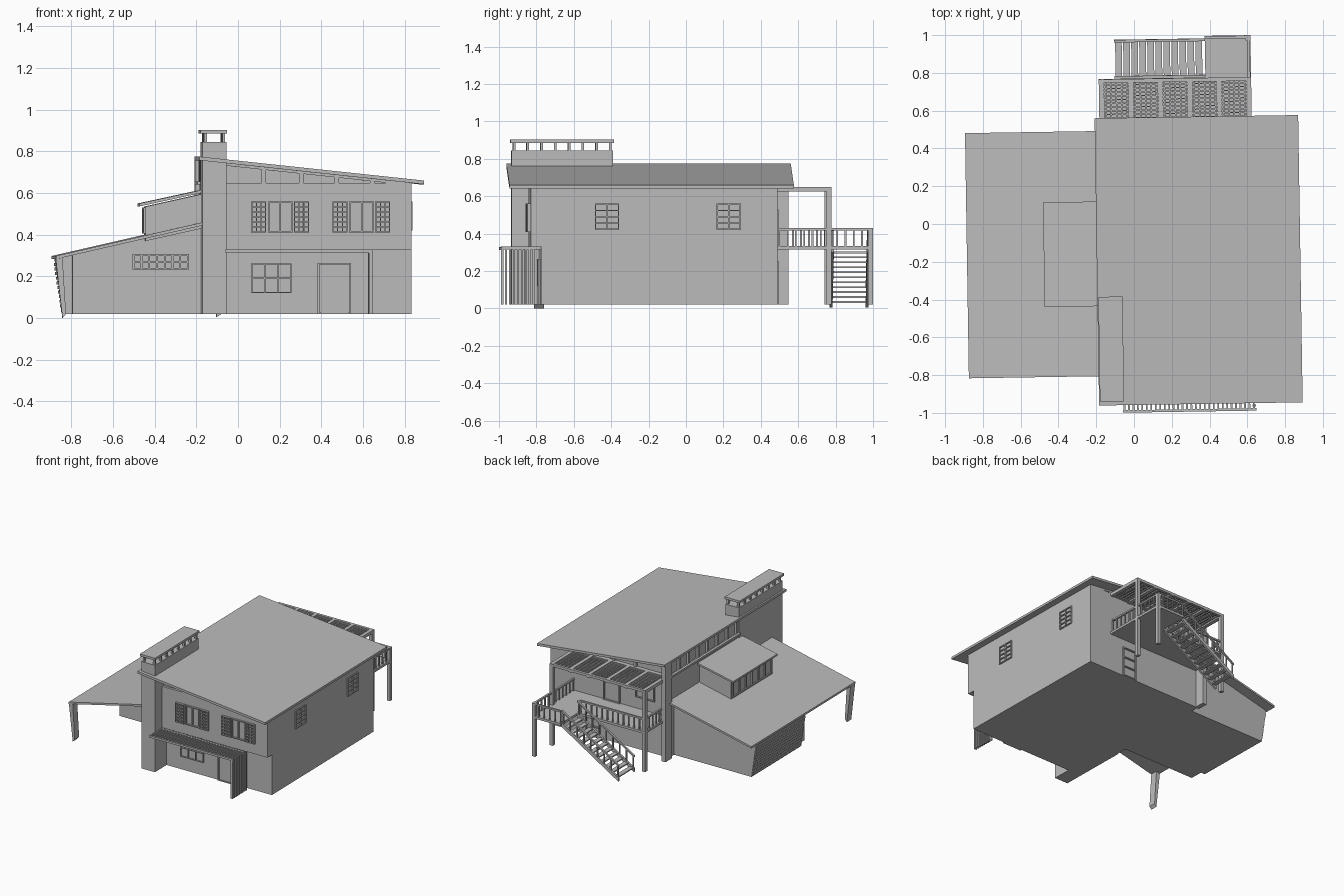
import bpy, bmesh, math
from mathutils import Matrix

if "Cube" in bpy.data.objects:
    bpy.data.objects.remove(bpy.data.objects["Cube"], do_unlink=True)

grey = bpy.data.materials.new("plain_grey")
grey.use_nodes = True
COLOUR = (0.5, 0.5, 0.5, 1)
grey.diffuse_color = COLOUR
grey.node_tree.nodes["Principled BSDF"].inputs["Base Color"].default_value = COLOUR

TURN = Matrix.Rotation(math.radians(0.9), 4, 'Z')


class Part:
    """Collects boxes and prisms into one named object."""

    def __init__(self, name):
        self.name, self.bm = name, bmesh.new()

    def prism(self, profile, y0, y1):
        # Extrudes an x-z profile along y
        rings = [[self.bm.verts.new((x, y, z)) for x, z in profile] for y in (y0, y1)]
        self.bm.faces.new(rings[0])
        self.bm.faces.new(rings[1][::-1])
        for i in range(len(profile)):
            j = (i + 1) % len(profile)
            self.bm.faces.new((rings[0][i], rings[1][i], rings[1][j], rings[0][j]))
        return self

    def box(self, x0, x1, y0, y1, z0, z1):
        return self.prism([(x0, z0), (x1, z0), (x1, z1), (x0, z1)], y0, y1)

    def slope(self, x0, z0, x1, z1, h, y0, y1):
        return self.prism([(x0, z0 - h), (x1, z1 - h), (x1, z1), (x0, z0)], y0, y1)

    def done(self):
        bmesh.ops.recalc_face_normals(self.bm, faces=self.bm.faces)
        self.bm.transform(TURN)
        mesh = bpy.data.meshes.new(self.name)
        self.bm.to_mesh(mesh)
        self.bm.free()
        mesh.materials.append(grey)
        bpy.context.collection.objects.link(bpy.data.objects.new(self.name, mesh))


def spread(a, b, n):
    return [a + (b - a) * i / (n - 1) for i in range(n)]


def main_under(x):
    return 0.757 - 0.1067 * (x + 0.2)


def wing_under(x):
    return 0.44 + 0.229 * (x + 0.2)


def frame(part, axis, at, out, a0, a1, z0, z1, cols=1, rows=1, t=0.008):
    """Window frame with bars, lying on a wall across x or y."""
    lo, hi = sorted((at, at + out))

    def bar(p, q, r, s):
        if axis == 'y':
            part.box(p, q, lo, hi, r, s)
        else:
            part.box(lo, hi, p, q, r, s)
    for a in spread(a0, a1 - t, cols + 1):
        bar(a, a + t, z0, z1)
    for z in spread(z0, z1 - t, rows + 1):
        bar(a0, a1, z, z + t)


# Main house: ground floor, overhanging upper floor, clerestory
house = Part("main_house_walls")
house.box(-0.18, 0.82, -0.788, 0.477, 0.02, 0.33)
house.box(-0.18, 0.82, -0.843, 0.477, 0.33, 0.648)
house.done()
Part("clerestory_glass").prism(
    [(-0.165, 0.645), (0.8, 0.645), (0.8, main_under(0.8)), (-0.165, main_under(-0.165))],
    -0.825, 0.46).done()
Part("main_roof").slope(-0.2, 0.775, 0.878, 0.66, 0.018, -0.958, 0.563).done()

posts = Part("clerestory_posts")
for x in (-0.18, 0.1, 0.28, 0.45, 0.62):
    for y in (-0.843, 0.457):
        posts.box(x, x + 0.022, y, y + 0.02, 0.648, main_under(x + 0.022))
for y in spread(-0.38, 0.457, 8):
    posts.box(-0.182, -0.16, y, y + 0.02, 0.648, main_under(-0.17))
for y in (-0.843, 0.465):
    posts.slope(-0.18, main_under(-0.18), 0.82, main_under(0.82), 0.012, y, y + 0.012)
posts.box(-0.2, -0.18, -0.388, 0.477, 0.64, 0.655)
posts.done()
Part("back_corner_column").box(-0.2, -0.165, 0.47, 0.552, 0.02, 0.757).done()

# Chimney with capped vents
Part("chimney").box(-0.185, -0.07, -0.933, -0.388, 0.02, 0.845).done()
Part("chimney_cap").box(-0.195, -0.067, -0.938, -0.383, 0.885, 0.902).done()
piers = Part("chimney_piers")
for y in spread(-0.925, -0.41, 8):
    for x in (-0.178, -0.09):
        piers.box(x, x + 0.014, y, y + 0.014, 0.845, 0.885)
piers.done()

# Side wing with leaning end wall and open carport
wing = Part("wing_walls")
for x0, foot, y0 in ((-0.875, -0.835, -0.2), (-0.8, -0.8, -0.3)):
    wing.prism([(foot, 0.02), (-0.18, 0.02), (-0.18, wing_under(-0.18)),
                (x0, wing_under(x0))], y0, 0.415)
wing.done()
Part("wing_roof").slope(-0.887, 0.298, -0.18, 0.46, 0.015, -0.803, 0.495).done()
Part("wing_roof_post").prism([(-0.855, 0.0), (-0.838, 0.02), (-0.855, wing_under(-0.855)),
                              (-0.887, wing_under(-0.887))], -0.8, -0.745).done()
siding = Part("wing_siding_boards")
for i in range(11):
    z = 0.03 + i * 0.022
    x = -0.835 - (z - 0.02) * 0.154
    siding.box(x - 0.007, x + 0.01, -0.195, 0.41, z, z + 0.014)
siding.done()
blocks = Part("wing_vent_blocks")
frame(blocks, 'y', -0.3, -0.009, -0.51, -0.24, 0.232, 0.308, 7, 2, 0.009)
blocks.done()

# Roof dormer on the wing
Part("dormer_walls").prism([(-0.45, 0.37), (-0.18, 0.43), (-0.18, 0.595), (-0.45, 0.535)],
                           -0.41, 0.1).done()
Part("dormer_roof").slope(-0.48, 0.55, -0.18, 0.615, 0.014, -0.432, 0.122).done()
dormer = Part("dormer_window")
frame(dormer, 'x', -0.45, -0.009, -0.4, 0.09, 0.405, 0.53, 6, 1, 0.012)
dormer.done()

# Front and side windows and doors
windows = Part("window_frames")
for x in (0.05, 0.44):
    frame(windows, 'y', -0.843, -0.012, x + 0.08, x + 0.2, 0.41, 0.56, 2, 1)
    for s in (x, x + 0.205):
        frame(windows, 'y', -0.843, -0.016, s, s + 0.072, 0.41, 0.56, 3, 6, 0.005)
frame(windows, 'y', -0.788, -0.009, 0.05, 0.245, 0.12, 0.262, 3, 2, 0.006)
for y in (-0.5, 0.15):
    frame(windows, 'x', 0.82, 0.009, y, y + 0.13, 0.42, 0.56, 2, 4, 0.007)
frame(windows, 'y', 0.477, 0.009, -0.06, 0.1, 0.42, 0.54, 2, 1)
windows.done()
doors = Part("doors")
frame(doors, 'y', -0.788, -0.012, 0.37, 0.53, 0.02, 0.265)
doors.box(0.385, 0.515, -0.793, -0.785, 0.02, 0.25)
frame(doors, 'y', 0.477, 0.012, 0.23, 0.37, 0.33, 0.53)
frame(doors, 'y', 0.477, 0.012, 0.4, 0.52, 0.02, 0.25, 1, 3)
doors.done()

# Front entry pergola and slatted screen
entry = Part("entry_pergola")
entry.box(-0.075, 0.632, -0.998, -0.985, 0.312, 0.328)
entry.box(-0.075, 0.632, -0.86, -0.843, 0.312, 0.328)
for x in spread(-0.07, 0.615, 30):
    entry.box(x, x + 0.009, -0.99, -0.788, 0.316, 0.33)
entry.done()
screen = Part("entry_screen")
for y in spread(-0.998, -0.83, 9):
    screen.box(0.612, 0.63, y, y + 0.011, 0.02, 0.32)
screen.done()

# Back deck, landing and supporting posts
deck = Part("deck_floor")
deck.box(-0.175, 0.632, 0.477, 0.77, 0.315, 0.333)
deck.box(0.39, 0.632, 0.77, 0.99, 0.315, 0.333)
deck.done()
supports = Part("deck_posts")
for x, y, top in ((-0.175, 0.742, 0.645), (0.605, 0.742, 0.645), (0.605, 0.963, 0.43)):
    supports.box(x, x + 0.027, y, y + 0.027, 0.02, top)
supports.done()

# Deck railings
rails = Part("deck_railings")


def rail_x(x0, x1, y, n):
    rails.box(x0, x1, y, y + 0.014, 0.418, 0.43)
    for x in spread(x0, x1 - 0.009, n):
        rails.box(x, x + 0.009, y + 0.002, y + 0.011, 0.333, 0.42)


def rail_y(x, y0, y1, n):
    rails.box(x, x + 0.014, y0, y1, 0.418, 0.43)
    for y in spread(y0, y1 - 0.009, n):
        rails.box(x + 0.002, x + 0.011, y, y + 0.009, 0.333, 0.42)


rail_x(-0.17, 0.38, 0.752, 13)
rail_x(0.39, 0.63, 0.974, 6)
rail_y(-0.172, 0.485, 0.75, 7)
rail_y(0.614, 0.485, 0.98, 12)
rails.done()

# Staircase with sloping rails
stairs = Part("staircase")
for y in (0.77, 0.962):
    stairs.slope(-0.09, 0.035, 0.39, 0.333, 0.03, y, y + 0.015)
    stairs.slope(-0.09, 0.13, 0.39, 0.43, 0.012, y, y + 0.014)
    for x in spread(-0.085, 0.375, 9):
        z = 0.03 + (x + 0.09) * 0.62
        stairs.box(x, x + 0.009, y + 0.002, y + 0.011, z, z + 0.095)
for i in range(11):
    x, z = -0.085 + i * 0.0425, 0.03 + i * 0.0265
    stairs.box(x, x + 0.035, 0.775, 0.972, z, z + 0.009)
stairs.done()

# Lattice pergola above the deck
pergola = Part("deck_pergola")
for y in (0.477, 0.748):
    pergola.box(-0.175, 0.632, y, y + 0.02, 0.63, 0.65)
for x in spread(-0.175, 0.604, 6):
    pergola.box(x, x + 0.028, 0.477, 0.768, 0.625, 0.65)
for x in spread(-0.147, 0.4762, 5):
    for u in spread(x + 0.004, x + 0.117, 5):
        pergola.box(u, u + 0.008, 0.48, 0.75, 0.634, 0.642)
    for v in spread(0.5, 0.735, 13):
        pergola.box(x, x + 0.128, v, v + 0.007, 0.636, 0.645)
pergola.done()
